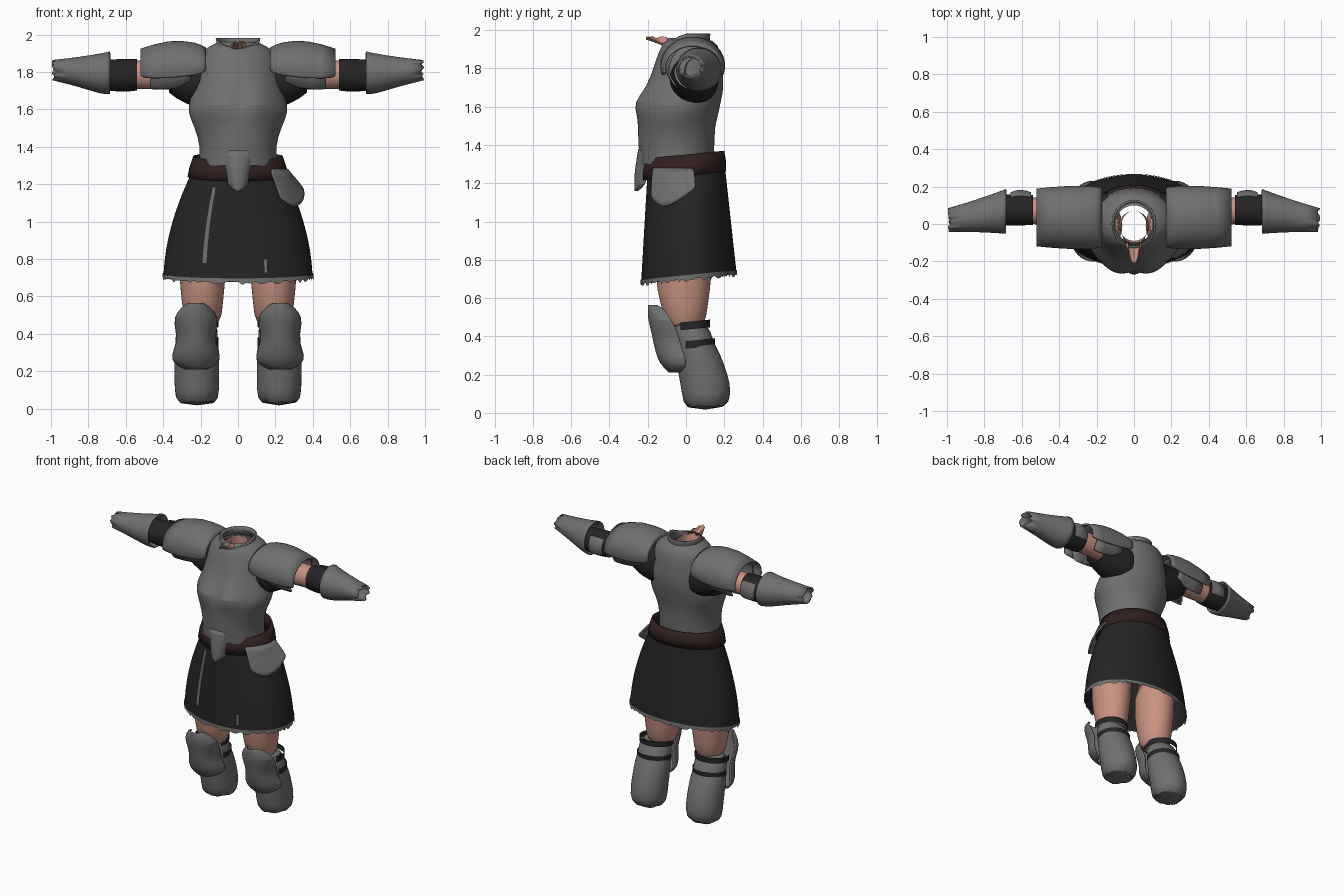
import bpy, bmesh, random
from math import sin, cos, pi, exp, atan2, radians
from mathutils import Vector

random.seed(4)
cube = bpy.data.objects.get("Cube")
if cube:
    bpy.data.objects.remove(cube, do_unlink=True)


def material(name, *rgb):
    mat = bpy.data.materials.new(name)
    mat.use_nodes = True
    mat.diffuse_color = (*rgb, 1)
    shader = mat.node_tree.nodes["Principled BSDF"]
    shader.inputs["Base Color"].default_value = (*rgb, 1)
    return mat


steel = material("dull steel", .16, .16, .16)
cloth = material("black cloth", .018, .018, .018)
leather = material("dark brown leather", .03, .015, .014)
skin = material("skin", .58, .29, .22)


def tube(name, mat, rings, side=1, axis="z", shift=0, arc=None, segments=32,
         cap=False, thickness=0, warp=None, jag=0, smooth=True):
    """Loft ellipses along an axis. A ring is (position, centre, two radii).
    Shift is the sideways centre shared by all rings.
    Angle zero is the front for z lofts and the top for x lofts."""
    bm = bmesh.new()
    first, last = arc or (0, 2 * pi)
    count = segments + 1 if arc else segments
    grid = []
    for ring in rings:
        position, centre, wide, deep = ring
        row = []
        for j in range(count):
            angle = first + (last - first) * j / segments
            along = position
            if ring is rings[-1]:
                along += random.uniform(-jag, jag)
            across = shift + wide * sin(angle)
            if axis == "z":
                co = Vector((across, centre - deep * cos(angle), along))
            else:
                co = Vector((along, across, centre + deep * cos(angle)))
            if warp:
                warp(co)
            co.x *= side
            row.append(bm.verts.new(co))
        grid.append(row)

    # Keep every face pointing outwards
    flip = (axis == "x") ^ (side < 0) ^ (rings[-1][0] < rings[0][0])
    order = -1 if flip else 1
    for low, high in zip(grid, grid[1:]):
        for j in range(segments):
            k = (j + 1) % count
            bm.faces.new([low[j], low[k], high[k], high[j]][::order])
    if cap:
        bm.faces.new(grid[0][::-order])
        bm.faces.new(grid[-1][::order])

    mesh = bpy.data.meshes.new(name)
    bm.to_mesh(mesh)
    bm.free()
    mesh.materials.append(mat)
    ob = bpy.data.objects.new(name, mesh)
    bpy.context.collection.objects.link(ob)
    bpy.ops.object.select_all(action="DESELECT")
    ob.select_set(True)
    bpy.context.view_layer.objects.active = ob
    bpy.ops.object.shade_smooth_by_angle(angle=radians(40))
    if smooth:
        ob.modifiers.new("smooth", "SUBSURF").levels = 1
    if thickness:
        ob.modifiers.new("thickness", "SOLIDIFY").thickness = thickness


def bust(co):
    """Push two rounded lobes out of the chest."""
    if co.y < 0:
        sideways = (abs(co.x) - .1) / .09
        upward = (co.z - 1.63) / .07
        co.y -= .05 * exp(-sideways ** 2 - upward ** 2)


def dip(co):
    """Lower the collar towards the throat."""
    co.z += .4 * min(0, co.y)


def tilt(co):
    """Raise the back of the waist and hem."""
    co.z += .1 * co.y


def sweep(co):
    """Bring the hand end forward."""
    co.y -= .15 * (co.x - .7)


def pointed(co):
    """Shorten a hip plate away from its middle, leaving a point."""
    off = min(1, abs(atan2(co.x, -co.y) - 1.2) * 2)
    co.z += (1.28 - co.z) * off ** 1.5 / 2


def skirt_ring(z, out=0):
    """Skirt cross-section at a height, optionally pushed outwards."""
    t = max(0, (z - .7) / .6)
    return z, .015 * (1 - t), .4 - .17 * t ** 1.8 + out, .25 - .05 * t + out


# Breastplate with a tab over the belt
tube("breastplate", steel, [
    (1.3, -.05, .21, .19), (1.4, -.05, .2, .2), (1.5, -.05, .23, .2),
    (1.56, -.04, .26, .21), (1.62, -.03, .27, .21), (1.7, 0, .24, .2),
    (1.8, .01, .22, .18), (1.9, .02, .21, .16), (1.94, .02, .15, .13),
    (1.96, 0, .1, .1)], segments=48, warp=bust)
tube("front_tab", steel, [
    (1.16, -.25, .01, .02), (1.19, -.21, .06, .06), (1.25, -.2, .06, .07),
    (1.32, -.17, .09, .09), (1.38, -.15, .12, .1)],
    arc=(-pi / 2, pi / 2), segments=16, thickness=.01)

# Collar, neck and jaw remnant
tube("collar", steel, [(1.92, 0, .14, .14), (1.95, 0, .11, .12), (1.98, 0, .12, .13)],
     thickness=.01, warp=dip)
tube("neck", skin, [(1.84, -.01, .08, .08), (1.94, -.02, .07, .09)],
     jag=.01, smooth=False)
tube("jaw", skin, [(1.92, -.07, .06, .05), (1.96, -.1, .03, .11)],
     arc=(-pi / 2, pi / 2), segments=12, jag=.01, smooth=False)

# Skirt with a ragged hem and torn streaks
tube("skirt", cloth, [skirt_ring(1.3 - step / 10) for step in range(7)],
     segments=64, warp=tilt)
tube("skirt_hem", steel, [skirt_ring(.72, .003), skirt_ring(.695, .003)],
     segments=110, warp=tilt, jag=.012, smooth=False)
tube("long_streak", steel, [skirt_ring(1.2 - step / 10, .004) for step in range(5)],
     arc=(-.5, -.44), segments=3, warp=tilt, smooth=False)
tube("short_streak", steel, [skirt_ring(.82, .004), skirt_ring(.75, .004)],
     arc=(.36, .4), segments=2, warp=tilt, smooth=False)

# Belt and the single hip plate
tube("belt", leather, [(1.24, -.01, .27, .22), (1.29, -.01, .26, .22), (1.35, -.01, .24, .21)],
     segments=48, thickness=.014, warp=tilt, smooth=False)
tube("left_hip_plate", steel, [skirt_ring(z, .03) for z in (1.28, 1.2, 1.13, 1.08)],
     arc=(.7, 1.75), segments=16, thickness=.012, warp=pointed)

for label, side in (("left_", 1), ("right_", -1)):

    def arm_part(name, mat, rings, **options):
        tube(label + name, mat, rings, side=side, axis="x", **options)

    def leg_part(name, mat, rings, **options):
        tube(label + name, mat, rings, side=side, **options)

    # Arm and sleeves
    arm_part("underarm", cloth, [
        (.14, 1.74, .13, .14), (.28, 1.74, .12, .12), (.37, 1.78, .1, .09)], shift=.04)
    arm_part("upper_arm", skin, [(.3, 1.785, .08, .08), (.58, 1.785, .07, .075)], shift=.07)
    arm_part("forearm_sleeve", cloth, [
        (.54, 1.785, .08, .085), (.62, 1.78, .085, .09), (.74, 1.785, .08, .08)], shift=.075)

    # Shoulder, elbow and forearm armour
    arm_part("pauldron", steel, [
        (.17, 1.83, .16, .1), (.22, 1.82, .17, .14), (.37, 1.81, .17, .165),
        (.52, 1.8, .155, .125)],
        shift=.035, arc=(-1.85, 1.85), segments=28, thickness=.012)
    arm_part("lower_pauldron", steel, [
        (.25, 1.82, .15, .12), (.33, 1.81, .15, .135), (.47, 1.8, .135, .135)],
        shift=.04, arc=(-2.4, 2.4), segments=28, thickness=.01)
    arm_part("elbow_plate", steel, [
        (.55, 1.785, .09, .09), (.61, 1.785, .11, .1), (.66, 1.785, .09, .09)],
        shift=.08, arc=(.75, 2.1), segments=12)
    arm_part("gauntlet", steel, [
        (.685, 1.795, .12, .115), (.73, 1.79, .11, .11), (.85, 1.8, .085, .08),
        (.985, 1.81, .065, .055)],
        shift=.065, thickness=.01, warp=sweep, jag=.015)

    # Leg and greave
    leg_part("thigh", skin, [
        (1, 0, .14, .15), (.7, -.015, .125, .15), (.58, -.01, .11, .125), (.42, 0, .1, .1)],
        shift=.19, cap=True)
    leg_part("greave", steel, [
        (.49, .015, .115, .1), (.36, .045, .11, .1), (.32, .06, .12, .115),
        (.2, .09, .12, .13), (.1, .11, .12, .13), (.015, .1, .11, .11)],
        shift=.22, cap=True, jag=.012)

    # Knee guard and its straps
    for place, z, y in (("upper", .455, .02), ("lower", .355, .046)):
        leg_part(place + "_knee_strap", cloth, [(z + d, y, .115, .106) for d in (-.02, .02)],
                 shift=.22, arc=(1.1, 2 * pi - 1.1), segments=24, warp=tilt, smooth=False)
    leg_part("knee_guard", steel, [
        (.565, -.15, .04, .05), (.54, -.11, .08, .09), (.49, -.08, .12, .12),
        (.42, -.04, .11, .14), (.36, -.03, .1, .14), (.28, 0, .135, .15),
        (.24, 0, .12, .12), (.21, -.03, .06, .06)],
        shift=.225, arc=(-pi / 2, pi / 2), segments=20, thickness=.01)
